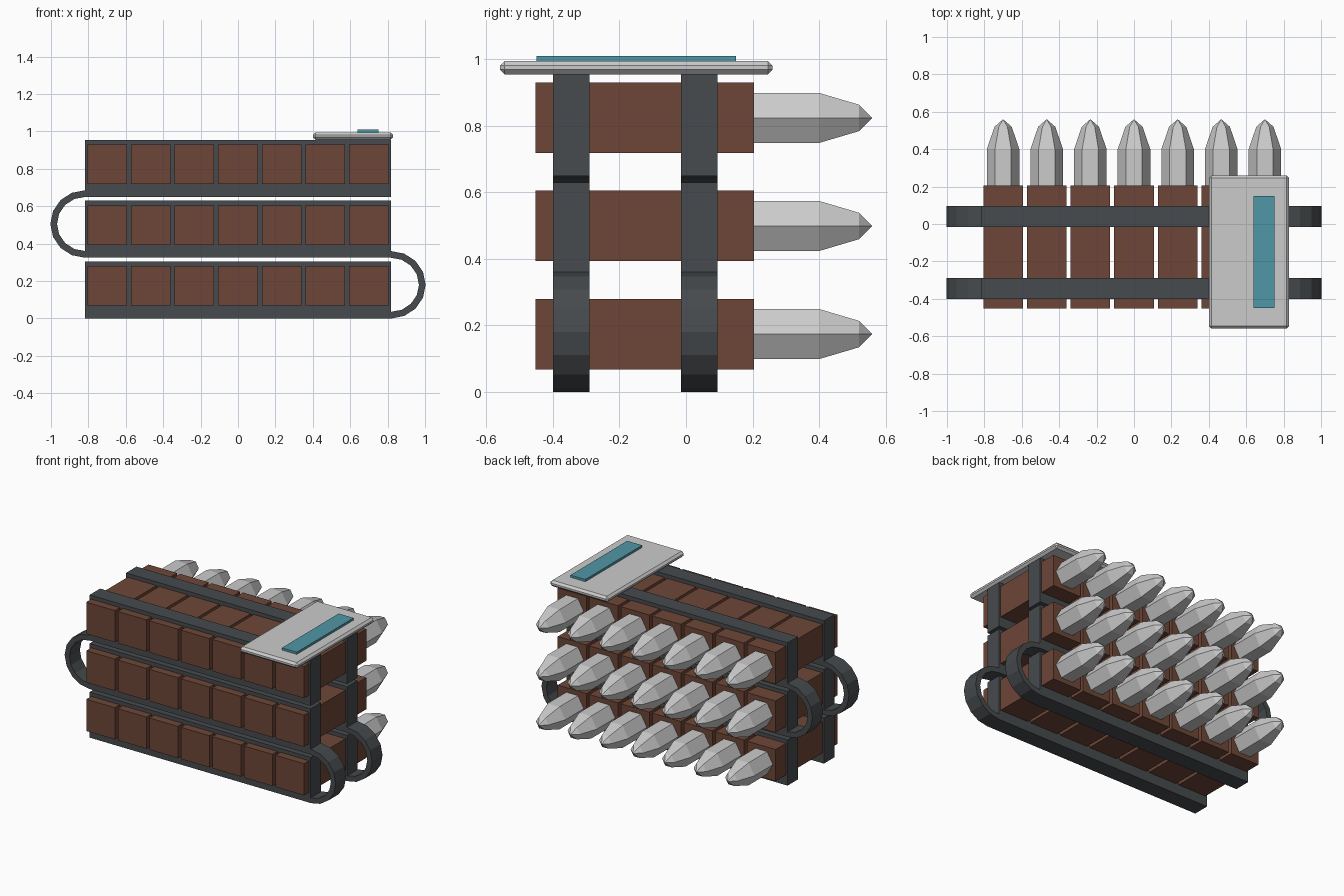
import bpy, bmesh
from math import sin, cos, pi

if "Cube" in bpy.data.objects:
    bpy.data.objects.remove(bpy.data.objects["Cube"])

def material(name, rgb):
    m = bpy.data.materials.new(name)
    m.diffuse_color = (*rgb, 1)
    m.use_nodes = True
    m.node_tree.nodes["Principled BSDF"].inputs["Base Color"].default_value = m.diffuse_color
    return m

BROWN = material("brown", (0.155, 0.061, 0.038))
DARK = material("dark_strap", (0.061, 0.069, 0.074))
TEAL = material("teal", (0.08, 0.31, 0.38))

def finish(name, bm, mat=None):
    bmesh.ops.recalc_face_normals(bm, faces=bm.faces)
    me = bpy.data.meshes.new(name)
    bm.to_mesh(me)
    bm.free()
    ob = bpy.data.objects.new(name, me)
    bpy.context.collection.objects.link(ob)
    if mat:
        me.materials.append(mat)
    return ob

def box(name, x0, x1, y0, y1, z0, z1, mat=None):
    bm = bmesh.new()
    bmesh.ops.create_cube(bm, size=1)
    for v in bm.verts:
        v.co = ((x0 + x1) / 2 + v.co.x * (x1 - x0),
                (y0 + y1) / 2 + v.co.y * (y1 - y0),
                (z0 + z1) / 2 + v.co.z * (z1 - z0))
    return finish(name, bm, mat)

def tip(name, x, z):
    # six-sided pointed tip along +y, corners facing +x and -x
    bm = bmesh.new()
    rings = [[bm.verts.new((x + r * cos(k * pi / 3), y, z + r * sin(k * pi / 3)))
              for k in range(6)]
             for y, r in ((0.205, 0.087), (0.40, 0.087), (0.52, 0.046))]
    apex = bm.verts.new((x, 0.56, z))
    bm.faces.new(rings[0])
    for k in range(6):
        n = (k + 1) % 6
        for a, b in zip(rings, rings[1:]):
            bm.faces.new((a[k], a[n], b[n], b[k]))
        bm.faces.new((rings[-1][k], rings[-1][n], apex))
    return finish(name, bm)

ROWS = (0.0, 0.325, 0.65)
STRAPS = ((-0.40, -0.29), (-0.015, 0.095))

# rows of blocks with pointed tips
for r, z in enumerate(ROWS):
    for i in range(7):
        x = (i - 3) * 0.2333
        box(f"block_{r}_{i}", x - 0.106, x + 0.106, -0.453, 0.205,
            z + 0.068, z + 0.280, BROWN)
        tip(f"tip_{r}_{i}", x, z + 0.174)
    # strap holders around each row
    for s, (y0, y1) in enumerate(STRAPS):
        box(f"holder_{r}_{s}", -0.818, 0.818, y0, y1, z + 0.005, z + 0.305, DARK)

# folded belt running under every row, with a half loop at each fold
T = 0.035
path = [(-0.818, T / 2)]
for side, z in ((1, ROWS[0]), (-1, ROWS[1])):
    rad = 0.1625
    for k in range(9):
        a = -pi / 2 + pi * k / 8
        path.append((side * (0.818 + rad * 1.03 * cos(a)), z + T / 2 + rad + rad * sin(a)))
path.append((0.818, ROWS[2] + T / 2))

for s, (y0, y1) in enumerate(STRAPS):
    bm = bmesh.new()
    pairs = [(bm.verts.new((x, y0, z)), bm.verts.new((x, y1, z))) for x, z in path]
    for a, b in zip(pairs, pairs[1:]):
        bm.faces.new((a[0], a[1], b[1], b[0]))
    belt = finish(f"folded_belt_{s}", bm, DARK)
    mod = belt.modifiers.new("thickness", 'SOLIDIFY')
    mod.thickness, mod.offset, mod.use_even_offset = T, 0, True

# cover plate and its coloured strip
plate = box("cover_plate", 0.40, 0.83, -0.56, 0.26, 0.955, 0.995)
bev = plate.modifiers.new("chamfer", 'BEVEL')
bev.width, bev.segments = 0.014, 1
box("plate_strip", 0.64, 0.75, -0.45, 0.15, 0.99, 1.01, TEAL)
